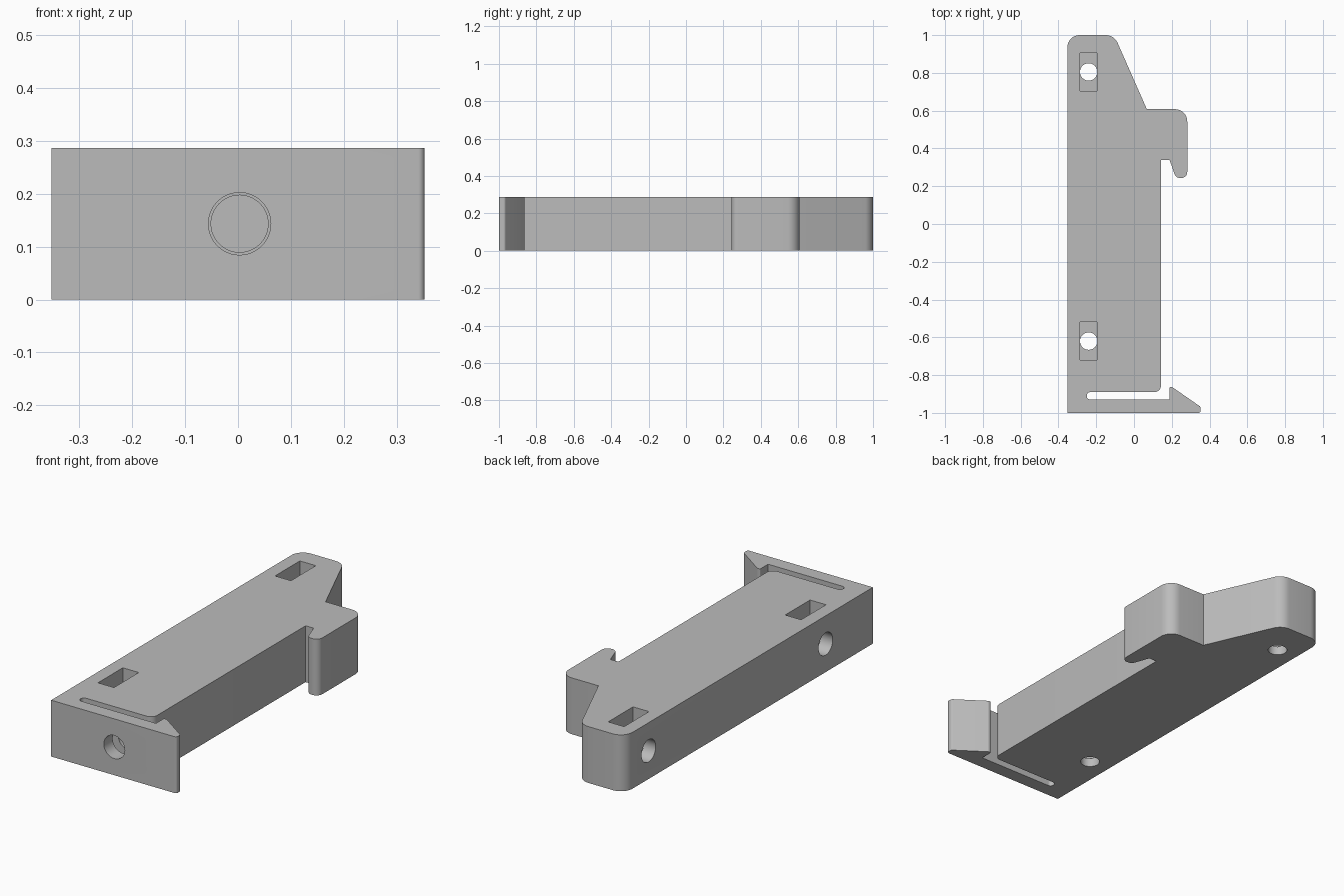
import bpy, bmesh, math
from mathutils import Vector

if "Cube" in bpy.data.objects:
    bpy.data.objects.remove(bpy.data.objects["Cube"])

H = 0.287          # plate thickness
MID = H / 2
LEFT = -0.353      # mounting face

grey = bpy.data.materials.new("plain_grey")
grey.use_nodes = True
grey.diffuse_color = (0.5, 0.5, 0.5, 1)
grey.node_tree.nodes["Principled BSDF"].inputs["Base Color"].default_value = (0.5, 0.5, 0.5, 1)


def rounded(corners, steps=8):
    """Replace each (x, y, radius) corner by a tangent arc."""
    pts = []
    for i, (x, y, r) in enumerate(corners):
        p = Vector((x, y))
        if r == 0:
            pts.append(p)
            continue
        a = (Vector(corners[i - 1][:2]) - p).normalized()
        b = (Vector(corners[(i + 1) % len(corners)][:2]) - p).normalized()
        half = a.angle(b) / 2
        centre = p + (a + b).normalized() * r / math.sin(half)
        start = p + a * r / math.tan(half) - centre
        end = p + b * r / math.tan(half) - centre
        sweep = start.angle_signed(end)
        for k in range(steps + 1):
            t = -sweep * k / steps
            c, s = math.cos(t), math.sin(t)
            pts.append(centre + Vector((start.x * c - start.y * s, start.x * s + start.y * c)))
    return pts


def extrude_outline(name, pts, height):
    bm = bmesh.new()
    face = bm.faces.new([bm.verts.new((p.x, p.y, 0)) for p in pts])
    top = bmesh.ops.extrude_face_region(bm, geom=[face])["geom"]
    bmesh.ops.translate(bm, vec=(0, 0, height),
                        verts=[v for v in top if isinstance(v, bmesh.types.BMVert)])
    bmesh.ops.recalc_face_normals(bm, faces=bm.faces)
    mesh = bpy.data.meshes.new(name)
    bm.to_mesh(mesh)
    bm.free()
    ob = bpy.data.objects.new(name, mesh)
    bpy.context.collection.objects.link(ob)
    return ob


def cut(cutter):
    cutter.hide_render = True
    mod = body.modifiers.new("cut", 'BOOLEAN')
    mod.operation, mod.solver, mod.object = 'DIFFERENCE', 'EXACT', cutter
    bpy.context.view_layer.objects.active = body
    bpy.ops.object.modifier_apply(modifier=mod.name)
    bpy.data.objects.remove(cutter)


def drill(start, end, radius):
    a, b = Vector(start), Vector(end)
    bpy.ops.mesh.primitive_cylinder_add(vertices=48, radius=radius, depth=(b - a).length,
                                        location=(a + b) / 2,
                                        rotation=(b - a).to_track_quat('Z', 'Y').to_euler())
    cut(bpy.context.object)


def pocket(x, y, z0, w, l):
    bpy.ops.mesh.primitive_cube_add(size=1, location=(x, y, (z0 + H + 0.1) / 2))
    bpy.context.object.scale = (w, l, H + 0.1 - z0)
    cut(bpy.context.object)


# Whole clip outline: spring arm with barb, slot, body, hook, tapered head
outline = [
    (LEFT, -1, 0), (0.353, -1, 0.012), (0.353, -0.968, 0.014),      # arm tip
    (0.203, -0.864, 0.01), (0.188, -0.864, 0.005), (0.188, -0.929, 0),  # barb
    (-0.25, -0.929, 0.018), (-0.25, -0.89, 0.018),                  # slot
    (0.143, -0.89, 0.035), (0.143, 0.34, 0),                        # body
    (0.188, 0.34, 0), (0.222, 0.243, 0.033), (0.282, 0.243, 0.033),  # hook
    (0.282, 0.608, 0.065), (0.068, 0.608, 0),
    (-0.105, 1, 0.07), (LEFT, 1, 0.065),                            # head
]
body = extrude_outline("rail_clip_body", rounded(outline), H)
body.data.materials.append(grey)

# Two nut pockets, each with a floor hole and a side screw hole
for y in (0.805, -0.62):
    pocket(-0.24, y, 0.045, 0.09, 0.2)
    drill((-0.24, y, -0.1), (-0.24, y, 0.1), 0.046)
    drill((LEFT - 0.1, y, MID), (-0.24, y, MID), 0.057)

# Front screw hole through the arm, narrower in the body
drill((0.003, -1.1, MID), (0.003, -0.91, MID), 0.059)
drill((0.003, -0.92, MID), (0.003, -0.6, MID), 0.054)

bpy.ops.object.select_all(action='DESELECT')
body.select_set(True)
bpy.context.view_layer.objects.active = body
bpy.ops.object.shade_smooth_by_angle(angle=math.radians(30))
